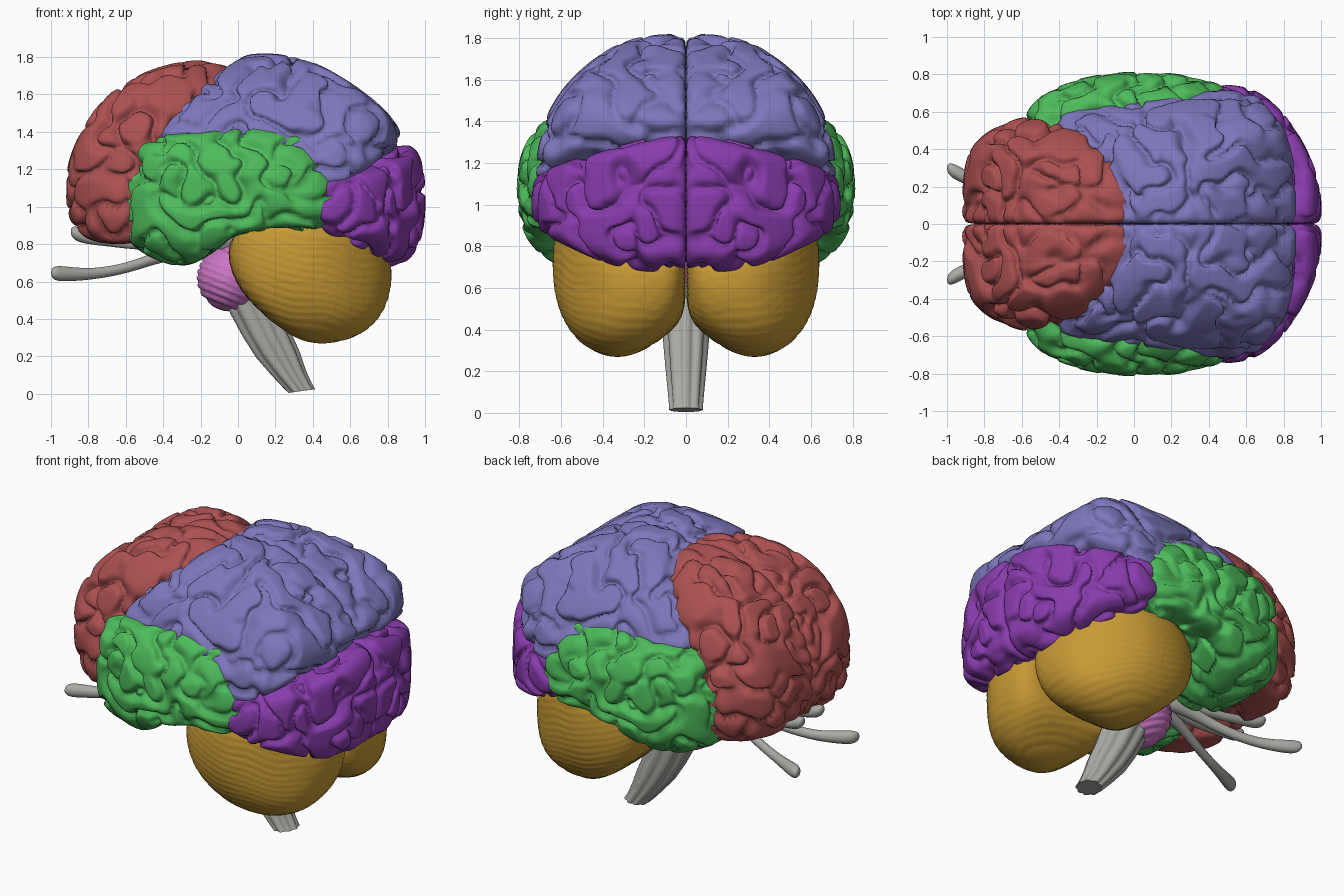
import bpy, bmesh, math
from mathutils import Vector, noise

if "Cube" in bpy.data.objects:
    bpy.data.objects.remove(bpy.data.objects["Cube"])

def material(name, rgb):
    m = bpy.data.materials.new(name)
    m.diffuse_color = (*rgb, 1)
    m.use_nodes = True
    m.node_tree.nodes["Principled BSDF"].inputs["Base Color"].default_value = m.diffuse_color
    return m

RED = material("frontal red", (.415, .082, .082))
BLUE = material("parietal blue", (.205, .185, .50))
GREEN = material("temporal green", (.075, .50, .105))
PURPLE = material("occipital purple", (.25, .045, .42))
GOLD = material("cerebellum gold", (.57, .32, .035))
PINK = material("pons pink", (.60, .18, .56))
GREY = material("nerve grey", (.40, .40, .375))

def finish(name, bm, mat, mirror=False):
    bmesh.ops.recalc_face_normals(bm, faces=bm.faces)
    for f in bm.faces:
        f.smooth = len(f.verts) < 5
    me = bpy.data.meshes.new(name)
    bm.to_mesh(me)
    bm.free()
    me.materials.append(mat)
    ob = bpy.data.objects.new(name, me)
    bpy.context.collection.objects.link(ob)
    if mirror:
        mod = ob.modifiers.new("mirror", 'MIRROR')
        mod.use_axis = (False, True, False)
        mod.use_mirror_merge = False
    return ob

def rounded(pts):
    # corner cutting turns a coarse outline into a smooth one
    for _ in range(2):
        new = []
        for (ax, ay), (bx, by) in zip(pts, pts[1:] + pts[:1]):
            new += [(.75*ax + .25*bx, .75*ay + .25*by), (.25*ax + .75*bx, .25*ay + .75*by)]
        pts = new
    return pts

def outline_gauge(pts, ox, oy, dx, dy):
    # 1 / distance along (dx, dy) from the origin point to the outline
    best = 0
    for (ax, ay), (bx, by) in zip(pts, pts[1:] + pts[:1]):
        ax -= ox; bx -= ox; ay -= oy; by -= oy
        ca, cb = dx*ay - dy*ax, dx*by - dy*bx
        if ca * cb <= 0 and ca != cb:
            u = ca / (ca - cb)
            px, py = ax + u*(bx - ax), ay + u*(by - ay)
            if px*dx + py*dy > 0:
                best = max(best, (dx*dx + dy*dy) / (px*dx + py*dy))
    return best

# surface folds: depth below the crest of the surface
def gyri(p):
    q = p + .06 * noise.noise_vector(p * 5)
    t = min(1, abs(noise.noise(q * 6.6 + Vector((3.1, 7.7, 1.3)))) / .32)
    fade = min(1, .15 + abs(p.y) / .07)
    return (.056 * (1 - t) ** 2 - .012) * fade

def folia(p):
    w = p.z + .25*p.x + .05*noise.noise(p * 4)
    return .004 * (1 - abs(math.sin(w * 75))) ** 2

def stripes(p):
    return .012 * (1 - abs(math.sin((p.z + .4*p.x) * 80)))

def lobe(name, mat, c, ec, es, side=None, top=None, medial=None, fold=gyri, subdiv=6, power=14, planes=()):
    """Rounded solid bounded by an ellipsoid, a side outline (x,z), a top
    half-outline (x,y), the midline and planes (ny, nz, offset), then folded."""
    side = rounded(side) if side else None
    top = rounded(top + [(x, -y) for x, y in reversed(top)]) if top else None
    c = Vector(c)
    o = [c[i] - ec[i] for i in range(3)]
    bm = bmesh.new()
    bmesh.ops.create_icosphere(bm, subdivisions=subdiv, radius=1)
    for v in bm.verts:
        d = v.co.normalized()
        A = sum((d[i]/es[i])**2 for i in range(3))
        B = sum(o[i]*d[i]/es[i]**2 for i in range(3))
        C = sum((o[i]/es[i])**2 for i in range(3)) - 1
        g = [A / (-B + math.sqrt(B*B - A*C))]
        if side:
            g.append(outline_gauge(side, c.x, c.z, d.x, d.z))
        if top:
            g.append(outline_gauge(top, c.x, c.y, d.x, d.y))
        if medial is not None:
            g.append(max(0, -d.y / (c.y - medial)))
        for ny, nz, h in planes:
            g.append(max(0, (ny*d.y + nz*d.z) / (h - ny*c.y - nz*c.z)))
        r = 1.01 / sum(k**power for k in g) ** (1/power)
        r -= fold(c + d*r)
        if medial is not None and d.y < 0:
            r = min(r, (c.y - medial) / -d.y)
        v.co = c + d * r
    return finish(name, bm, mat, medial is not None)

# cerebrum lobes
lobe("frontal_lobes", RED, (-.52, .25, 1.36), (-.36, 0, 1.12), (.70, .61, .70),
     [(-.92, 1.08), (-.91, 1.22), (-.84, 1.38), (-.71, 1.58), (-.47, 1.73), (-.15, 1.80), (.08, 1.82),
      (-.15, 1.59), (-.36, 1.34), (-.38, 1.0), (-.42, .86), (-.6, .81), (-.8, .83), (-.91, .94)],
     [(-.94, .12), (-.91, .32), (-.84, .48), (-.7, .56), (-.55, .58), (-.38, .54), (-.1, .40), (.1, .2)],
     .001)
lobe("parietal_lobes", BLUE, (.22, .28, 1.42), (.26, 0, 1.05), (1.4, .75, .785),
     [(.0, 1.79), (.13, 1.825), (.385, 1.775), (.65, 1.62), (.82, 1.47), (.9, 1.36), (.7, 1.22),
      (.5, 1.1), (.1, 1.1), (-.35, 1.18), (-.48, 1.34), (-.27, 1.56)],
     [(-.5, .2), (-.49, .58), (-.32, .62), (-.1, .64), (.25, .67), (.5, .73), (.67, .7), (.8, .5), (.88, .22)],
     .001, power=18)
lobe("temporal_lobes", GREEN, (-.08, .45, 1.08), (-.03, .3, 1.07), (.92, .52, .47),
     [(-.62, .96), (-.59, 1.15), (-.52, 1.37), (-.2, 1.39), (.18, 1.45), (.33, 1.41), (.43, 1.22),
      (.54, 1.12), (.54, .94), (.44, .87), (.2, .88), (-.02, .87), (-.12, .77), (-.28, .68),
      (-.46, .73), (-.62, .85)],
     [(-.63, .3), (-.6, .58), (-.42, .73), (-.18, .80), (.1, .82), (.45, .82), (.56, .74), (.57, .4)],
     .14)
lobe("occipital_lobes", PURPLE, (.7, .28, 1.03), (.42, 0, 1.01), (.74, .76, .43),
     [(.36, 1.1), (.6, 1.24), (.84, 1.39), (.94, 1.37), (.99, 1.2), (1.01, 1.04), (.98, .83),
      (.91, .69), (.8, .67), (.63, .78), (.4, .9)],
     [(.32, .5), (.38, .74), (.61, .75), (.79, .6), (.94, .35), (1.01, .12)],
     .001, planes=((.28, .96, 1.31), (.4, -.917, -.51)))

# cerebellum, with fine level ridges
lobe("cerebellum", GOLD, (.36, .32, .66), (.38, .27, .72), (.56, .385, .48),
     [(-.08, .8), (.04, .91), (.33, .95), (.57, .9), (.81, .75), (.87, .64), (.83, .46), (.7, .27),
      (.52, .20), (.32, .27), (.06, .49), (-.06, .67)],
     [(-.09, .35), (-.03, .56), (.12, .66), (.35, .68), (.55, .6), (.73, .46), (.84, .3), (.87, .1)],
     .002, folia, power=10, planes=((-.6, -.8, -.35),))

# pons and the hidden core between the hemispheres
lobe("pons", PINK, (-.03, 0, .62), (-.03, 0, .62), (.19, .2, .18), fold=stripes, subdiv=5)
lobe("core", GREY, (-.05, 0, 1.12), (-.05, 0, 1.12), (.42, .14, .4), fold=lambda p: 0, subdiv=4)

def loft(name, mat, rings, u, v, sides, flute=0, mirror=False):
    # rings: x, y, z, radius along u, radius along v
    bm = bmesh.new()
    rows = []
    for x, y, z, ru, rv in rings:
        row = []
        for i in range(sides):
            a = 2 * math.pi * i / sides
            k = 1 - flute * (1 - abs(math.cos(4.5 * a)))
            row.append(bm.verts.new(Vector((x, y, z)) + k*(ru*math.cos(a)*Vector(u) + rv*math.sin(a)*Vector(v))))
        rows.append(row)
    for a, b in zip(rows, rows[1:]):
        for i in range(sides):
            j = (i + 1) % sides
            bm.faces.new((a[i], a[j], b[j], b[i]))
    bm.faces.new(rows[0])
    bm.faces.new(rows[-1])
    return finish(name, bm, mat, mirror)

# brain stem, fluted and tapering down to the cut end
loft("brain_stem", GREY,
     [(-.02, 0, .72, .13, .13), (.03, 0, .58, .14, .125), (.095, 0, .44, .14, .118), (.15, 0, .32, .13, .11),
      (.21, 0, .21, .12, .1), (.27, 0, .11, .095, .09), (.315, 0, .045, .08, .084), (.34, 0, .014, .074, .082)],
     (.99, 0, .14), (0, 1, 0), 54, .14)

# paired nerves running forward beneath the frontal lobes
def nerve(name, pts):
    ob = loft(name, GREY, [(x, y, z, r, r) for x, y, z, r in pts], (0, 1, 0), (0, 0, 1), 10, 0, True)
    mod = ob.modifiers.new("smooth", 'SUBSURF')
    mod.levels = mod.render_levels = 2

nerve("optic_nerves", [(-.15, .04, .77, .05), (-.35, .06, .755, .04), (-.47, .09, .715, .033), (-.6, .13, .67, .03),
                       (-.75, .18, .642, .03), (-.86, .23, .638, .037), (-.95, .275, .642, .045),
                       (-.985, .292, .645, .038), (-1.0, .3, .646, .016)])
nerve("olfactory_nerves", [(-.3, .05, .8, .03), (-.5, .07, .79, .028), (-.7, .085, .815, .028), (-.79, .09, .83, .034),
                           (-.85, .095, .85, .043), (-.88, .097, .862, .037), (-.895, .098, .868, .016)])
